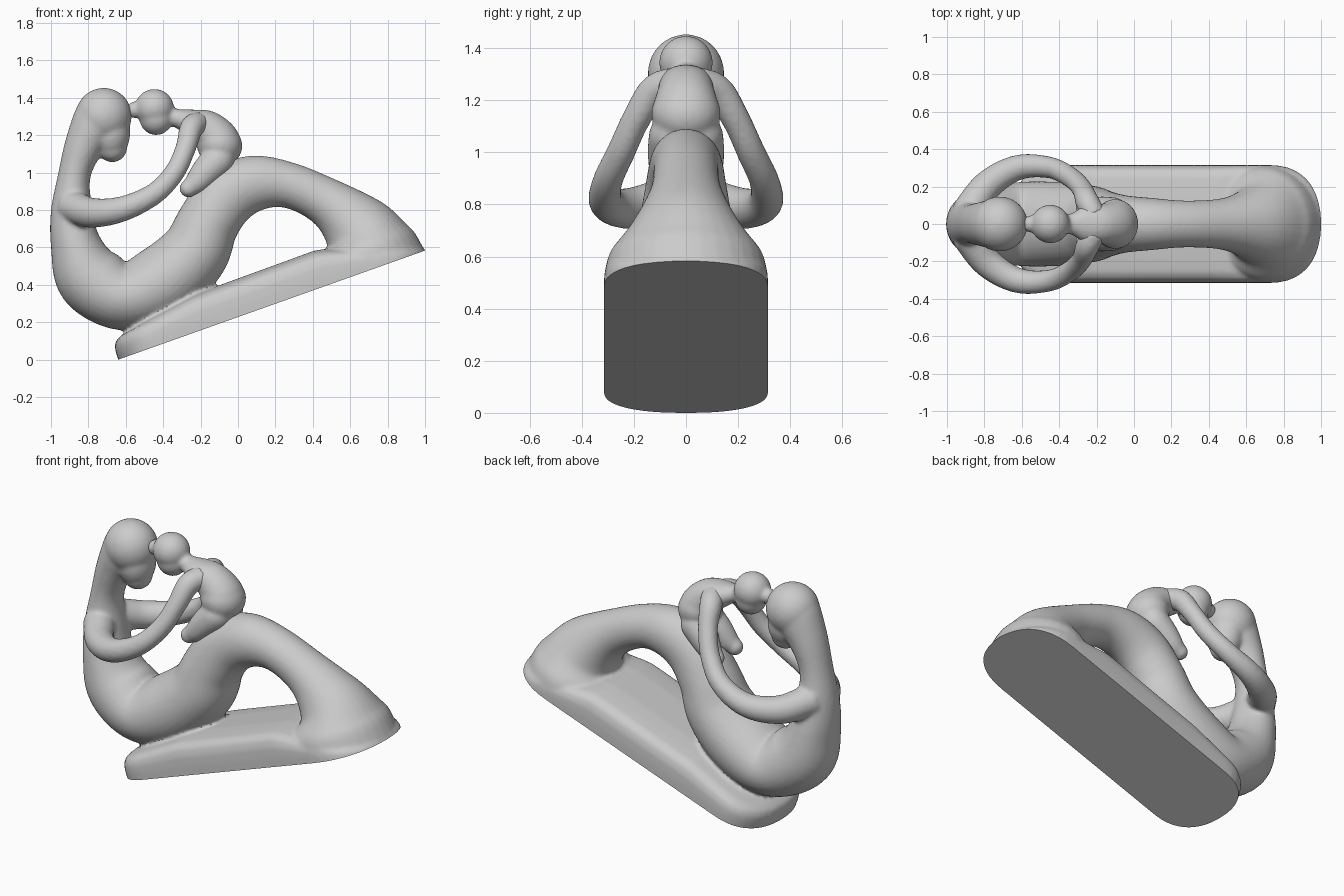
import bpy, bmesh, math
from mathutils import Vector, Matrix

if "Cube" in bpy.data.objects:
    bpy.data.objects.remove(bpy.data.objects["Cube"])


def catmull(a, b, c, d, t):
    return 0.5 * (2*b + (c - a)*t + (2*a - 5*b + 4*c - d)*t*t + (3*b - a - 3*c + d)*t**3)


def loft(bm, pts, ref=(0, 1, 0), sub=6, seg=32):
    """Smooth tube through points (x, y, z, radius across ref, radius along ref)."""
    pts = [list(p) if len(p) == 5 else list(p) + [p[3]] for p in pts]
    ext = [[2*a - b for a, b in zip(pts[0], pts[1])]] + pts + \
          [[2*a - b for a, b in zip(pts[-1], pts[-2])]]
    path = []
    for i in range(1, len(ext) - 2):
        for k in range(sub):
            path.append([catmull(*q, k / sub) for q in zip(*ext[i-1:i+3])])
    path.append(pts[-1])
    rings = []
    for i, p in enumerate(path):
        tan = (Vector(path[min(i+1, len(path)-1)][:3]) - Vector(path[max(i-1, 0)][:3])).normalized()
        r = Vector(ref)
        side = (r - tan * r.dot(tan)).normalized()
        up = tan.cross(side)
        ring = []
        for j in range(seg):
            a = 2 * math.pi * j / seg
            ring.append(bm.verts.new(Vector(p[:3]) + up * p[3] * math.cos(a) + side * p[4] * math.sin(a)))
        rings.append(ring)
    bmesh.ops.recalc_face_normals(bm, faces=bridge(bm, rings))


def bridge(bm, rings):
    """Skin a stack of equal rings and cap both ends."""
    n = len(rings[0])
    made = [bm.faces.new((r0[j], r0[(j+1) % n], r1[(j+1) % n], r1[j]))
            for r0, r1 in zip(rings, rings[1:]) for j in range(n)]
    return made + [bm.faces.new(rings[0][::-1]), bm.faces.new(rings[-1])]


def ball(bm, c, r, tilt=0):
    m = Matrix.Translation(c) @ Matrix.Rotation(tilt, 4, 'Y') @ Matrix.Diagonal((*r, 1))
    bmesh.ops.create_uvsphere(bm, u_segments=32, v_segments=20, radius=1, matrix=m)


def finish(bm, name, voxel, smooth):
    """Fuse the overlapping volumes into one softly blended surface."""
    me = bpy.data.meshes.new(name)
    bm.to_mesh(me)
    bm.free()
    ob = bpy.data.objects.new(name, me)
    bpy.context.collection.objects.link(ob)
    rm = ob.modifiers.new("Fuse", 'REMESH')
    rm.mode = 'VOXEL'
    rm.voxel_size = voxel
    rm.use_smooth_shade = True
    sm = ob.modifiers.new("Blend", 'SMOOTH')
    sm.factor = 0.5
    sm.iterations = smooth
    return ob


# Large seated figure: neck, back, hips, thigh, knee and flared heel in one sweep
bm = bmesh.new()
body = [(-0.715, 1.34, .11, .11), (-0.75, 1.275, .134, .13), (-0.825, 1.14, .104, .115),
        (-0.876, 0.98, .087, .105),
        (-0.888, 0.80, .112, .13), (-0.868, 0.62, .135, .165), (-0.788, 0.44, .187, .20),
        (-0.61, 0.335, .18, .225), (-0.41, 0.41, .20, .225), (-0.24, 0.562, .187, .207),
        (-0.16, 0.73, .167, .18), (-0.06, 0.87, .165, .155), (0.09, 0.942, .15, .14),
        (0.28, 0.93, .122, .125), (0.485, 0.835, .133, .14), (0.63, 0.71, .195, .205),
        (0.682, 0.605, .268, .295), (0.712, 0.49, .31, .315), (0.74, 0.40, .335, .32)]
loft(bm, [(x, 0, z, r, w) for x, z, r, w in body])

# Large head with jaw
ball(bm, (-0.718, 0, 1.303), (.15, .147, .15))
ball(bm, (-0.678, 0, 1.215), (.102, .115, .14))
ball(bm, (-0.672, 0, 1.135), (.08, .085, .08))

# Encircling arms
for s in (1, -1):
    loft(bm, [(-0.89, s*.06, .82, .09), (-0.78, s*.21, .785, .08), (-0.62, s*.302, .805, .068),
              (-0.45, s*.302, .885, .058), (-0.34, s*.25, 1.00, .055), (-0.28, s*.19, 1.13, .055),
              (-0.25, s*.12, 1.235, .063), (-0.21, s*.04, 1.265, .065)], ref=(0, 0, 1), seg=20)

# Sloping base: rounded slab that thins out to a rim at the high end
LENGTH, HALF = 1.74, 0.315
SLOPE = math.atan2(0.583, 1.64)
LEFT, RIGHT = 0.24, 0.30


def height(s):
    keys = [(0, .115), (.15, .135), (.5, .185), (1.2, .19), (1.5, .10), (1.74, .01)]
    for (a, ha), (b, hb) in zip(keys, keys[1:]):
        if s <= b:
            t = min(1, max(0, (s - a) / (b - a)))
            return ha + (hb - ha) * t
    return keys[-1][1]


def outline(inset, n=20, m=24):
    """Stadium with blunt ends as (s, y) points."""
    pts, w = [], HALF - inset
    for end, c, r in ((1, LENGTH - RIGHT, RIGHT - inset), (-1, LEFT, LEFT - inset)):
        for k in range(n + 1):
            a = -math.pi / 2 + math.pi * k / n
            ca, sa = max(0, math.cos(a)), math.sin(a)
            pts.append((c + end * r * ca ** .85, end * w * math.copysign(abs(sa) ** .85, sa)))
        for k in range(1, m):
            t = k / m
            s0, s1 = (LENGTH - RIGHT, LEFT) if end == 1 else (LEFT, LENGTH - RIGHT)
            pts.append((s0 + (s1 - s0) * t, end * w))
    return pts


slab = bmesh.new()
rot = Matrix.Rotation(-SLOPE, 4, 'Y')
rings = []
for inset, f in ((0, None), (0, 0), (0, .3), (.004, .6), (.02, .83), (.055, .95), (.12, 1), (.2, 1.04)):
    rings.append([slab.verts.new(rot @ Vector((s, y, -.06 if f is None else f * height(s)))
                                 + Vector((-0.64, 0, 0))) for s, y in outline(inset)])
faces = bridge(slab, rings)
bmesh.ops.recalc_face_normals(slab, faces=faces)
bmesh.ops.triangulate(slab, faces=faces[-2:])
tmp = bpy.data.meshes.new("slab")
slab.to_mesh(tmp)
slab.free()
bm.from_mesh(tmp)
bpy.data.meshes.remove(tmp)
figure = finish(bm, "large_figure_on_base", 0.012, 6)

# Slice the underside flat along the slope
bpy.context.view_layer.update()
fused = figure.evaluated_get(bpy.context.evaluated_depsgraph_get())
bm = bmesh.new()
bm.from_mesh(fused.to_mesh())
figure.modifiers.clear()
bmesh.ops.bisect_plane(bm, geom=bm.verts[:] + bm.edges[:] + bm.faces[:], clear_inner=True,
                       plane_co=(-0.64, 0, 0), plane_no=rot @ Vector((0, 0, 1)))
bmesh.ops.holes_fill(bm, edges=[e for e in bm.edges if e.is_boundary], sides=0)
bmesh.ops.recalc_face_normals(bm, faces=bm.faces)
bm.to_mesh(figure.data)
bm.free()
bpy.context.view_layer.objects.active = figure
figure.select_set(True)
bpy.ops.object.shade_smooth_by_angle(angle=math.radians(50))

# Small figure: head, neck, torso, legs
bm = bmesh.new()
ball(bm, (-0.447, 0, 1.345), (.104, .103, .102))
ball(bm, (-0.438, 0, 1.295), (.09, .09, .095))
ball(bm, (-0.555, 0, 1.335), (.04, .045, .045))
loft(bm, [(-0.42, 0, 1.32, .06, .06), (-0.34, 0, 1.295, .048, .055), (-0.26, 0, 1.27, .07, .10),
          (-0.17, 0, 1.235, .10, .108), (-0.10, 0, 1.165, .112, .125), (-0.075, 0, 1.10, .09, .11)])
ball(bm, (-0.10, 0, 1.15), (.125, .133, .115), 0.5)
for s in (1, -1):
    loft(bm, [(-0.06, s*.04, 1.12, .06), (-0.10, s*.05, 1.075, .088), (-0.16, s*.065, 1.015, .083),
              (-0.22, s*.08, .95, .066), (-0.265, s*.09, .915, .046)], ref=(0, 0, 1), seg=20)
    ball(bm, (-0.265, s*.09, .915), (.048, .048, .048))
finish(bm, "small_figure", 0.01, 8)
